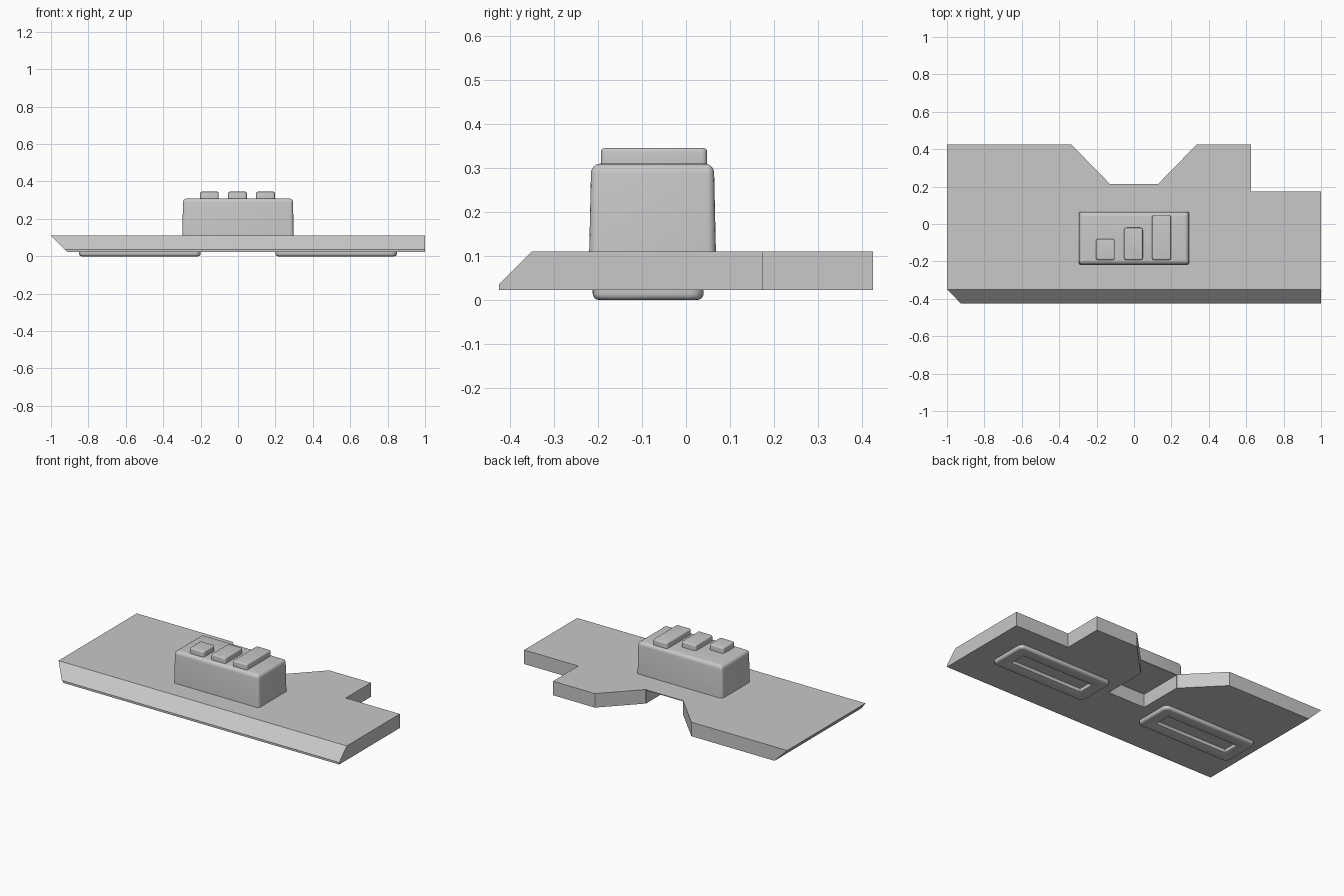
import bpy
import bmesh
from math import cos, sin, pi
from mathutils import Vector

if "Cube" in bpy.data.objects:
    bpy.data.objects.remove(bpy.data.objects["Cube"], do_unlink=True)

GREY = (0.58, 0.58, 0.58, 1)
grey = bpy.data.materials.new("plain_grey")
grey.use_nodes = True
grey.diffuse_color = GREY
grey.node_tree.nodes["Principled BSDF"].inputs["Base Color"].default_value = GREY


def finish(bm, name, smooth=False):
    bmesh.ops.recalc_face_normals(bm, faces=bm.faces)
    mesh = bpy.data.meshes.new(name)
    bm.to_mesh(mesh)
    bm.free()
    mesh.materials.append(grey)
    obj = bpy.data.objects.new(name, mesh)
    bpy.context.collection.objects.link(obj)
    bpy.ops.object.select_all(action="DESELECT")
    obj.select_set(True)
    bpy.context.view_layer.objects.active = obj
    if smooth:
        bpy.ops.object.shade_smooth_by_angle()
    return obj


def prism(outline, z0, z1):
    bm = bmesh.new()
    base = bm.faces.new([bm.verts.new((x, y, z0)) for x, y in outline])
    top = bmesh.ops.extrude_face_region(bm, geom=[base])["geom"]
    verts = [g for g in top if isinstance(g, bmesh.types.BMVert)]
    bmesh.ops.translate(bm, verts=verts, vec=(0, 0, z1 - z0))
    return bm


def slice_off(bm, point, normal):
    geom = bm.verts[:] + bm.edges[:] + bm.faces[:]
    cut = bmesh.ops.bisect_plane(bm, geom=geom, plane_co=Vector(point),
                                 plane_no=Vector(normal), clear_outer=True)
    edges = [g for g in cut["geom_cut"] if isinstance(g, bmesh.types.BMEdge)]
    bmesh.ops.contextual_create(bm, geom=edges)


def rounded_rect(x0, x1, y0, y1, radius, inset, steps=4):
    r = max(radius - inset, 0.002)
    x0, x1, y0, y1 = x0 + inset + r, x1 - inset - r, y0 + inset + r, y1 - inset - r
    points = []
    for i, (x, y) in enumerate([(x1, y1), (x0, y1), (x0, y0), (x1, y0)]):
        for k in range(steps + 1):
            a = (i + k / steps) * pi / 2
            points.append((x + r * cos(a), y + r * sin(a)))
    return points


def rounded_edge(z, radius, up=1, inset=0, steps=4):
    """Inset and height of a quarter round ending at height z."""
    angles = [k / steps * pi / 2 for k in range(steps + 1)]
    return [(inset + radius * (1 - cos(a)), z - up * radius * (1 - sin(a)))
            for a in angles]


def loft(name, rect, radius, profile, cap=True):
    """Stack rounded rectangles along a profile of (inset, height)."""
    bm = bmesh.new()
    loops = [[bm.verts.new((x, y, z)) for x, y in rounded_rect(*rect, radius, inset)]
             for inset, z in profile]
    for a, b in zip(loops, loops[1:]):
        for i in range(len(a)):
            j = (i + 1) % len(a)
            bm.faces.new((a[i], a[j], b[j], b[i]))
    if cap:
        bm.faces.new(loops[0])
        bm.faces.new(loops[-1])
    return finish(bm, name, smooth=True)


# Base plate: notched outline with a sloped front and an undercut right end
half = [(1, -0.425), (1, 0.175), (0.625, 0.175), (0.625, 0.425), (0.335, 0.425),
        (0.13, 0.215), (-0.13, 0.215), (-0.335, 0.425), (-1, 0.425), (-1, -0.425)]
bm = prism(half, 0.022, 0.11)
slice_off(bm, (0, -0.35, 0.11), (0, -1, 1))
slice_off(bm, (-1, 0, 0.11), (-1, 0, -1))
plate = finish(bm, "base_plate")

# Channel under the plate, running from the notch to below the housing
channel = [(-0.128, -0.065), (0.128, -0.065), (0.128, 0.25), (-0.128, 0.25)]
cutter = finish(prism(channel, -0.05, 0.105), "channel_cutter")
cutter.hide_render = True
cut = plate.modifiers.new("channel", "BOOLEAN")
cut.operation = "DIFFERENCE"
cut.solver = "EXACT"
cut.object = cutter
bpy.context.view_layer.objects.active = plate
bpy.ops.object.modifier_apply(modifier=cut.name)
bpy.data.objects.remove(cutter, do_unlink=True)

# Housing with slightly tapered walls
loft("housing", (-0.298, 0.298, -0.22, 0.068), 0.02,
     [(0, 0.108)] + rounded_edge(0.31, 0.022, inset=0.004))

# Three buttons of growing length
for i, back in enumerate((-0.08, -0.02, 0.048)):
    left = -0.203 + i * 0.15
    loft(f"button_{i + 1}", (left, left + 0.1, -0.193, back), 0.012,
         [(0, 0.305)] + rounded_edge(0.345, 0.008))

# Slotted feet: outer wall, rounded rim, then the wall of the slot
outer = [(0, 0.024)] + rounded_edge(0, 0.014, up=-1)
inner = [(0.07, 0), (0.075, 0.003), (0.078, 0.01), (0.078, 0.024)]
for side, x0 in (("left", 0.2), ("right", -0.85)):
    loft(f"{side}_foot", (x0, x0 + 0.65, -0.212, 0.04), 0.03, outer + inner, cap=False)
